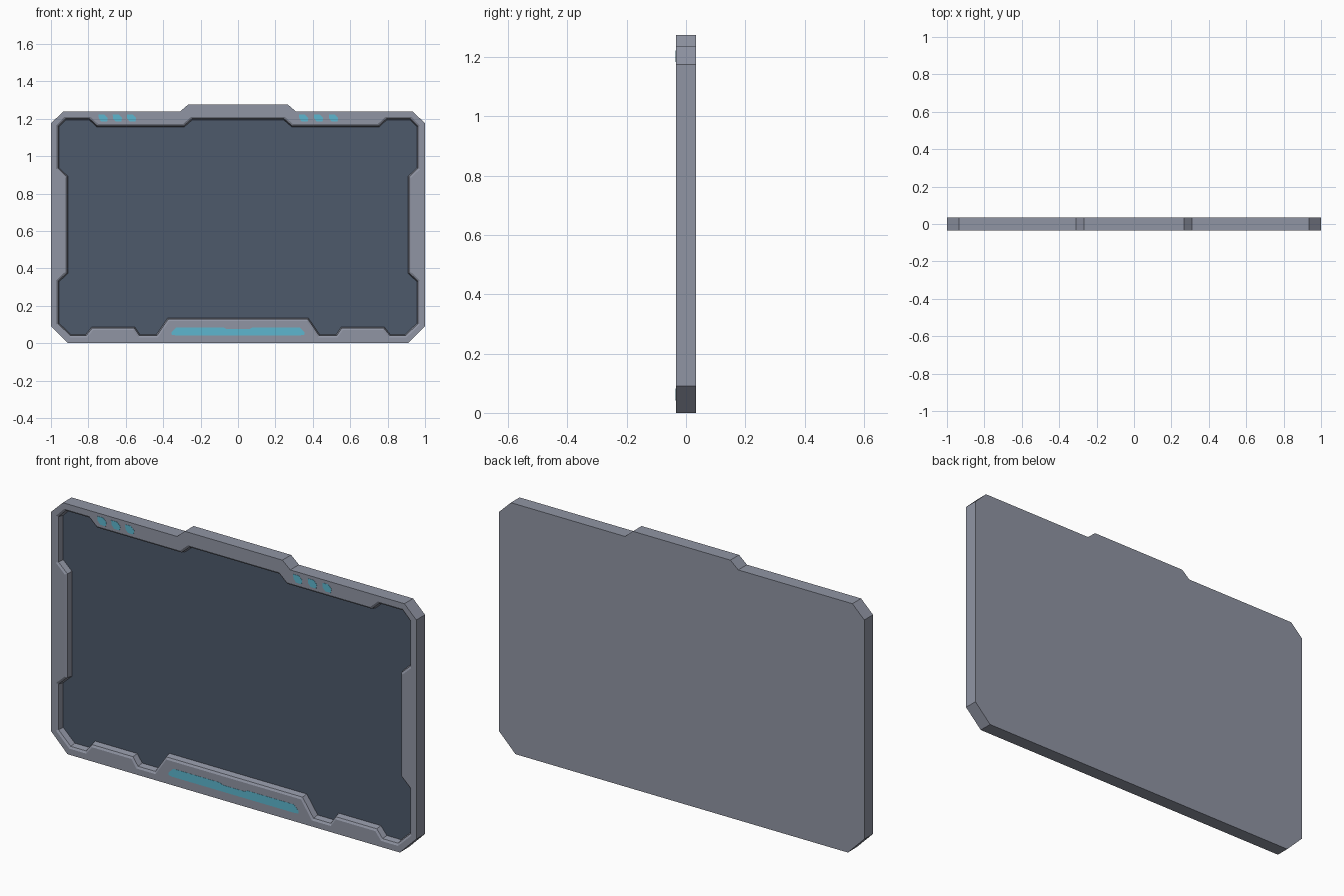
import bpy, bmesh
from mathutils import Vector

if "Cube" in bpy.data.objects:
    bpy.data.objects.remove(bpy.data.objects["Cube"])

FRONT, BACK, RECESS = -0.034, 0.034, 0.0


def material(name, rgb):
    m = bpy.data.materials.new(name)
    m.diffuse_color = (*rgb, 1)
    m.use_nodes = True
    m.node_tree.nodes["Principled BSDF"].inputs["Base Color"].default_value = m.diffuse_color
    return m


steel = material("steel grey", (0.28, 0.30, 0.37))
slate = material("slate screen", (0.075, 0.10, 0.145))
cyan = material("cyan light", (0.11, 0.47, 0.62))


def mirrored(half):
    """Left half outline, bottom centre to top centre, completed across x = 0."""
    return [Vector(p) for p in half] + [Vector((-x, z)) for x, z in reversed(half)]


def inset(pts, d):
    """Mitred inward offset of a clockwise outline."""
    out = []
    for i, p in enumerate(pts):
        a = (p - pts[i - 1]).normalized()
        b = (pts[(i + 1) % len(pts)] - p).normalized()
        na, nb = Vector((a.y, -a.x)), Vector((b.y, -b.x))
        out.append(p + (na + nb) * d / (1 + na.dot(nb)))
    return out


def ring(bm, pts, y):
    return [bm.verts.new((p[0], y, p[1])) for p in pts]


def bridge(bm, a, b):
    n = len(a)
    for i in range(n):
        j = (i + 1) % n
        bm.faces.new((a[i], a[j], b[j], b[i]))


def finish(bm, name, mat):
    bmesh.ops.recalc_face_normals(bm, faces=bm.faces)
    me = bpy.data.meshes.new(name)
    bm.to_mesh(me)
    bm.free()
    me.materials.append(mat)
    ob = bpy.data.objects.new(name, me)
    bpy.context.collection.objects.link(ob)
    return ob


def plate(name, pts, y0, y1, mat):
    bm = bmesh.new()
    a, b = ring(bm, pts, y0), ring(bm, pts, y1)
    bridge(bm, a, b)
    bm.faces.new(a)
    bm.faces.new(b)
    return finish(bm, name, mat)


outer = mirrored([(-0.91, 0), (-1, 0.09), (-1, 1.175), (-0.935, 1.238),
                  (-0.31, 1.238), (-0.267, 1.275)])
opening = mirrored([(-0.368, 0.118), (-0.428, 0.03), (-0.533, 0.03), (-0.56, 0.07),
                    (-0.775, 0.07), (-0.807, 0.03), (-0.9, 0.03), (-0.973, 0.1),
                    (-0.973, 0.335), (-0.925, 0.38), (-0.925, 0.885), (-0.973, 0.93),
                    (-0.973, 1.163), (-0.927, 1.21), (-0.79, 1.21), (-0.748, 1.172),
                    (-0.293, 1.172), (-0.25, 1.21)])

# Frame: outer shell, front face with stepped opening, sloped recess walls
bm = bmesh.new()
back, front = ring(bm, outer, BACK), ring(bm, outer, FRONT)
lip = ring(bm, opening, FRONT)
chamfer = ring(bm, inset(opening, 0.010), FRONT + 0.006)
floor = ring(bm, inset(opening, 0.016), RECESS)
bridge(bm, back, front)
bm.faces.new(back)
bridge(bm, lip, chamfer)
bridge(bm, chamfer, floor)
edges = [bm.edges.get((r[i - 1], r[i])) or bm.edges.new((r[i - 1], r[i]))
         for r in (front, lip) for i in range(len(r))]
bmesh.ops.triangle_fill(bm, edges=edges, use_beauty=True)
bm.faces.new(floor).material_index = 1          # screen is the recess floor
frame = finish(bm, "frame_and_screen", steel)
frame.data.materials.append(slate)

# Bottom light bar with a shallow notch in the top edge
bar = mirrored([(-0.335, 0.042), (-0.355, 0.045), (-0.355, 0.058), (-0.33, 0.083),
                (-0.075, 0.083), (-0.06, 0.075)])
plate("bottom_light_bar", bar, FRONT - 0.001, FRONT + 0.004, cyan)

# Two groups of three slanted indicator lights along the top
for side, start, flip in (("left", -0.722, 1), ("right", 0.35, -1)):
    for k in range(3):
        cx = start + k * (0.076 if flip == 1 else 0.08)
        shape = [(-0.024, 1.222), (0.008, 1.222), (0.026, 1.204),
                 (0.022, 1.184), (-0.008, 1.184), (-0.022, 1.2)]
        plate(f"{side}_indicator_{k + 1}", [(cx + x, z) for x, z in shape],
              FRONT - 0.001, FRONT + 0.004, cyan)
